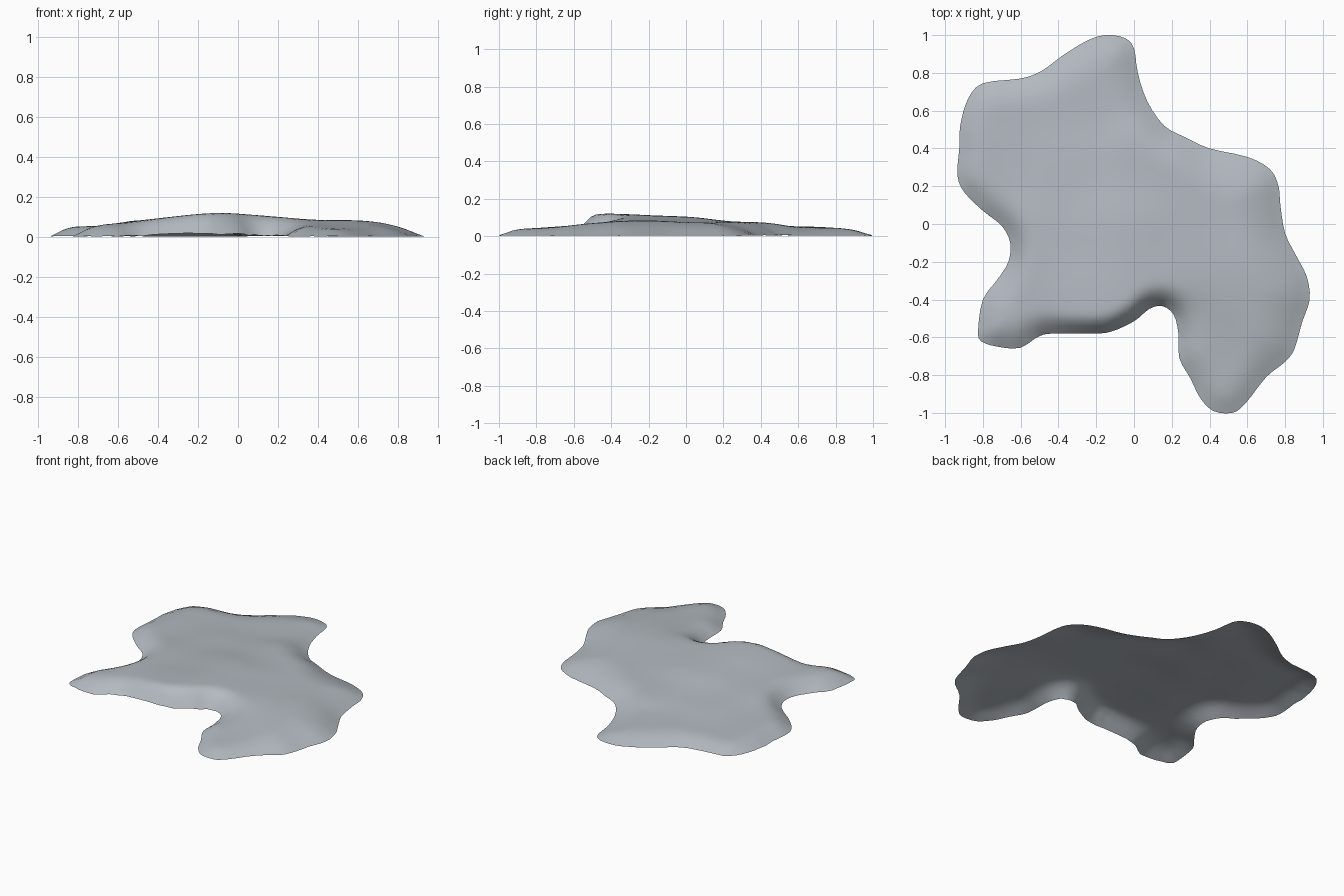
import bpy
import math
from mathutils import Vector
from mathutils.geometry import delaunay_2d_cdt, intersect_point_line

cube = bpy.data.objects.get("Cube")
if cube:
    bpy.data.objects.remove(cube, do_unlink=True)

GRID_STEP = 0.03
EDGE_HEIGHT = 0.004

# Shoreline of the mound, seen from above
shore = [
    (-.15, 1), (-.05, .985), (0, .93), (.02, .8), (.07, .65), (.16, .52), (.27, .46),
    (.4, .4), (.6, .355), (.72, .29), (.765, .2), (.775, .1), (.8, -.05), (.86, -.17),
    (.915, -.28), (.93, -.4), (.89, -.52), (.85, -.66), (.8, -.73), (.7, -.81),
    (.59, -.95), (.52, -1), (.42, -.99), (.35, -.92), (.3, -.82), (.24, -.71),
    (.235, -.58), (.21, -.48), (.15, -.435), (.08, -.45), (0, -.515), (-.14, -.575),
    (-.3, -.58), (-.48, -.585), (-.6, -.655), (-.72, -.65), (-.81, -.62), (-.825, -.56),
    (-.8, -.4), (-.72, -.29), (-.665, -.2), (-.655, -.1), (-.7, -.01), (-.8, .07),
    (-.9, .17), (-.935, .26), (-.925, .4), (-.92, .52), (-.88, .66), (-.8, .745),
    (-.6, .77), (-.49, .81), (-.38, .89), (-.25, .97)]

# Local relief: x, y, crest height, width of the sloping rim
relief = [
    (-.12, -.42, .135, .1), (.12, -.3, .115, .12), (-.35, -.42, .1, .1),
    (-.1, -.05, .115, .2), (-.42, -.1, .085, .15), (-.65, -.48, .065, .18),
    (.3, -.1, .085, .15), (.58, -.3, .092, .3), (.55, .12, .075, .3),
    (.35, -.6, .065, .15), (.5, -.8, .042, .15), (.75, -.5, .07, .3),
    (.05, .3, .08, .2), (-.35, .25, .075, .2), (-.7, .35, .058, .15),
    (-.65, .62, .05, .15), (-.3, .65, .058, .2), (-.12, .8, .045, .2)]


def smooth_loop(points, cuts):
    """Round a closed loop of points with a Catmull-Rom spline."""
    pts = [Vector(p) for p in points]
    loop = []
    for i in range(len(pts)):
        a, b, c, d = (pts[(i + k) % len(pts)] for k in (-1, 0, 1, 2))
        for k in range(cuts):
            t = k / cuts
            loop.append((b * 2 + (c - a) * t + (a * 2 - b * 5 + c * 4 - d) * t ** 2
                         + (b * 3 - a - c * 3 + d) * t ** 3) / 2)
    return loop


def edge_distance(point, loop):
    """Distance from a point to the nearest segment of the loop."""
    best = math.inf
    for start, end in zip(loop, loop[1:] + loop[:1]):
        near, t = intersect_point_line(point, start, end)
        near = start.lerp(end, min(max(t, 0), 1))
        best = min(best, (point - near).length)
    return best


def is_inside(point, loop):
    inside = False
    for a, b in zip(loop, loop[1:] + loop[:1]):
        if (a.y > point.y) != (b.y > point.y):
            if point.x < a.x + (point.y - a.y) * (b.x - a.x) / (b.y - a.y):
                inside = not inside
    return inside


def surface_height(point, distance):
    """Blend the local relief and let it fall away to the shoreline."""
    total = crest = rim = 0
    for x, y, height, width in relief:
        weight = math.exp(-(point - Vector((x, y))).length_squared / .045) + 1e-9
        total += weight
        crest += weight * height
        rim += weight * width
    crest, rim = crest / total, rim / total
    t = min(distance / rim, 1)
    return EDGE_HEIGHT + (crest - EDGE_HEIGHT) * (1 - (1 - t) ** 2.2)


# Fill the shoreline with an even triangulated sheet
outline = smooth_loop(shore, 3)
coarse = outline[::2]
points = list(outline)
steps = int(1 / GRID_STEP)
for row in range(-steps, steps + 1):
    for column in range(-steps, steps + 1):
        p = Vector(((column + row % 2 / 2) * GRID_STEP, row * GRID_STEP))
        if is_inside(p, outline) and edge_distance(p, coarse) > GRID_STEP * .5:
            points.append(p)
verts, _, faces, *_ = delaunay_2d_cdt(points, [], [list(range(len(outline)))], 1, 1e-5)
heights = [surface_height(v, edge_distance(v, outline)) for v in verts]
low = min(heights)

mesh = bpy.data.meshes.new("ground_mound")
mesh.from_pydata([(v.x, v.y, h - low) for v, h in zip(verts, heights)], [], faces)
mound = bpy.data.objects.new("ground_mound", mesh)
bpy.context.collection.objects.link(mound)

# Soften the relief and shade it smooth
soften = mound.modifiers.new("soften", 'SMOOTH')
soften.factor = .5
soften.iterations = 2
soften.use_x = soften.use_y = False
for polygon in mesh.polygons:
    polygon.use_smooth = True

# Pale grey surface
material = bpy.data.materials.new("pale_blue_grey")
material.use_nodes = True
colour = (.45, .49, .53, 1)
material.diffuse_color = colour
material.node_tree.nodes["Principled BSDF"].inputs["Base Color"].default_value = colour
mesh.materials.append(material)
